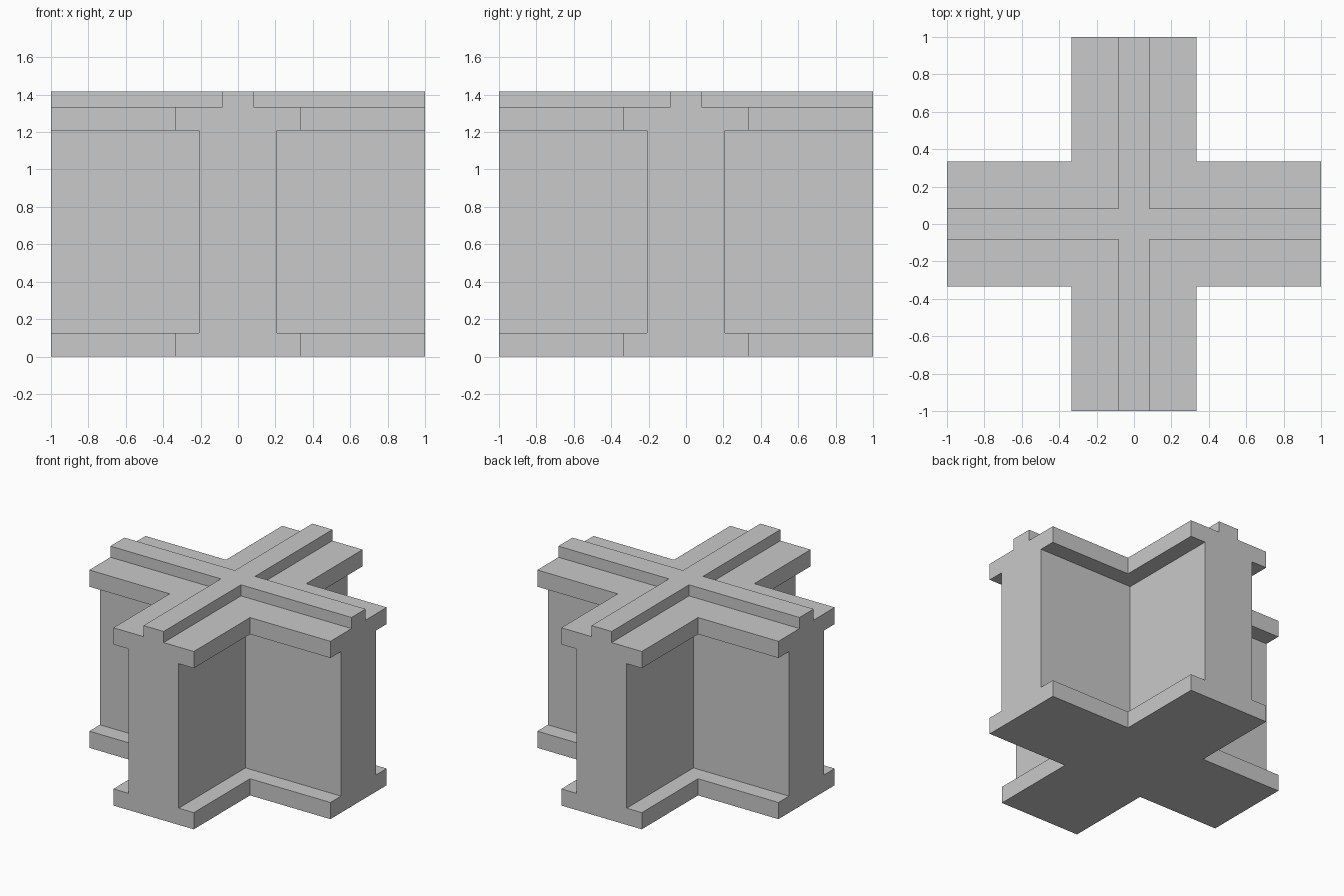
import bpy
import bmesh
from math import pi
from mathutils import Matrix, Vector

cube = bpy.data.objects.get("Cube")
if cube:
    bpy.data.objects.remove(cube, do_unlink=True)

# Everything lies on a grid of 24 steps per unit
STEP = 1 / 24
REACH = 24

# Half-profile of one arm, bottom to top: (half width, height)
PROFILE = [
    (8, 0), (8, 3),      # foot flange
    (5, 3), (5, 29),     # web
    (8, 29), (8, 32),    # top flange
    (2, 32), (2, 34),    # ridge
]


def cross_ring(bm, w, z):
    """Twelve vertices around a cross outline: two arm-end points, then an inner corner."""
    ring = []
    for arm in range(4):
        turn = Matrix.Rotation(arm * pi / 2, 3, "Z")
        for x, y in ((REACH, -w), (REACH, w), (w, w)):
            ring.append(bm.verts.new(turn @ Vector((x, y, z)) * STEP))
    return ring


bm = bmesh.new()
rings = [cross_ring(bm, w, z) for w, z in PROFILE]

# Underside and ridge top
bm.faces.new(rings[0])
bm.faces.new(rings[-1])

# Walls and ledges along the arms
for low, high in zip(rings, rings[1:]):
    for i in range(12):
        if i % 3:
            j = (i + 1) % 12
            bm.faces.new((low[i], low[j], high[j], high[i]))

# One profile-shaped cap on each arm end
for arm in range(4):
    a = 3 * arm
    bm.faces.new([r[a] for r in rings] + [r[a + 1] for r in reversed(rings)])

bmesh.ops.recalc_face_normals(bm, faces=bm.faces[:])
mesh = bpy.data.meshes.new("cross_beam")
bm.to_mesh(mesh)
bm.free()

# Plain grey material
colour = (0.588, 0.588, 0.588, 1)
grey = bpy.data.materials.new("grey")
grey.use_nodes = True
grey.diffuse_color = colour
for node in grey.node_tree.nodes:
    if node.type == "BSDF_PRINCIPLED":
        node.inputs["Base Color"].default_value = colour
mesh.materials.append(grey)

beam = bpy.data.objects.new("cross_beam", mesh)
bpy.context.scene.collection.objects.link(beam)
